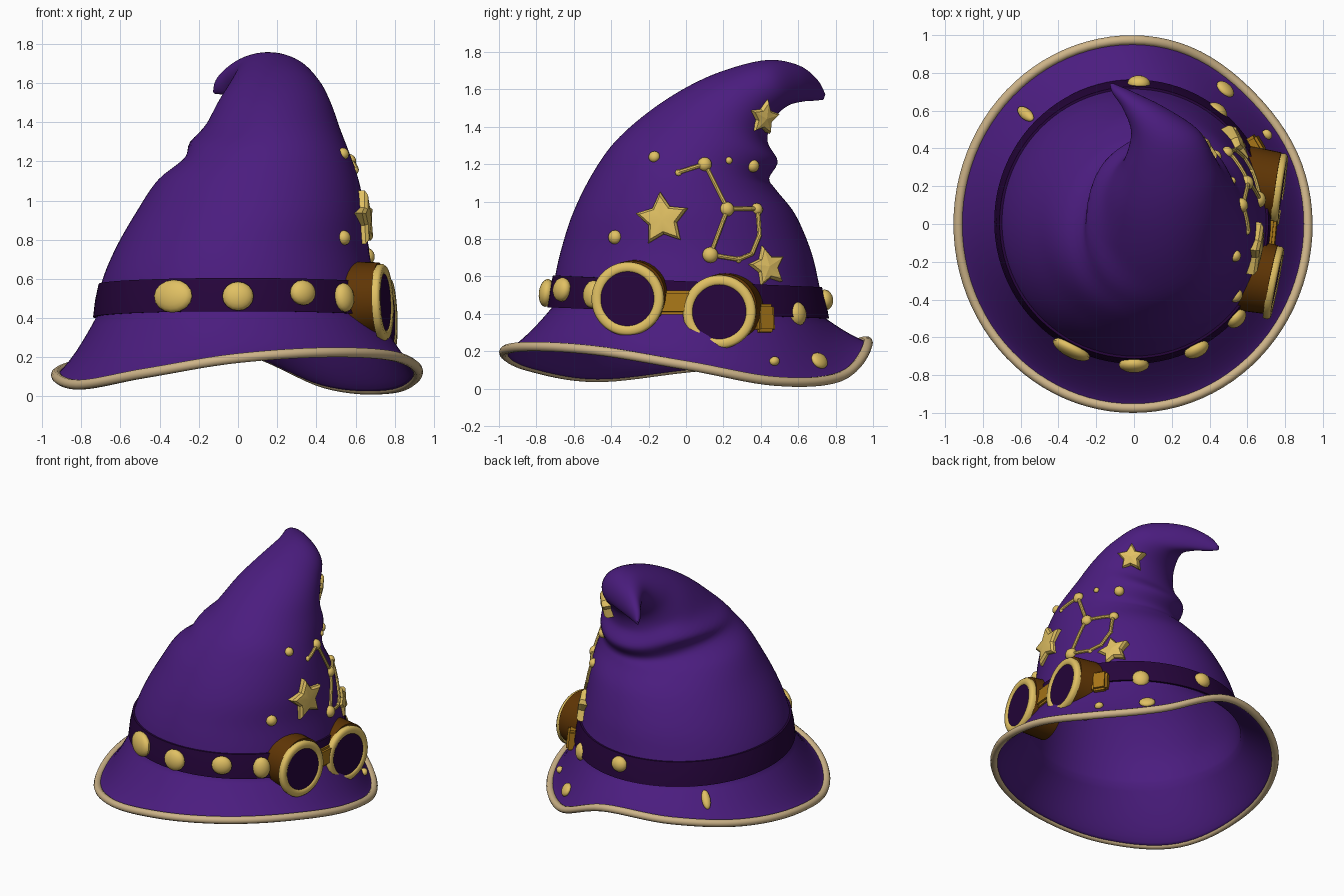
import bpy, bmesh, math
from mathutils import Vector, Matrix
from mathutils.bvhtree import BVHTree

if "Cube" in bpy.data.objects:
    bpy.data.objects.remove(bpy.data.objects["Cube"])

SEG = 96


def material(name, rgb):
    m = bpy.data.materials.new(name)
    m.diffuse_color = (*rgb, 1)
    m.use_nodes = True
    m.node_tree.nodes["Principled BSDF"].inputs["Base Color"].default_value = m.diffuse_color
    return m


PURPLE = material("purple felt", (0.070, 0.012, 0.212))
DARK = material("dark purple", (0.019, 0.0015, 0.044))
GOLD = material("gold", (0.75, 0.53, 0.125))
TAN = material("tan trim", (0.62, 0.46, 0.25))
BROWN = material("brown leather", (0.115, 0.036, 0.0015))
OCHRE = material("ochre brass", (0.39, 0.18, 0.009))


def finish(name, bm, mat, angle=40):
    me = bpy.data.meshes.new(name)
    bm.to_mesh(me)
    bm.free()
    ob = bpy.data.objects.new(name, me)
    bpy.context.collection.objects.link(ob)
    me.materials.append(mat)
    bpy.ops.object.select_all(action='DESELECT')
    ob.select_set(True)
    bpy.context.view_layer.objects.active = ob
    bpy.ops.object.shade_smooth_by_angle(angle=math.radians(angle))
    return ob


def catmull(p, t):
    a, b, c, d = p
    return 0.5 * (2*b + (c-a)*t + (2*a-5*b+4*c-d)*t*t + (3*b-a-3*c+d)*t**3)


ANGLES = [2 * math.pi * j / SEG for j in range(SEG)]


def ring(fy, fz, by, bz, cx, rx):
    """Tilted ellipse through a front point and a back point."""
    return [Vector((cx + rx * math.cos(a),
                    (fy + by) / 2 + (by - fy) / 2 * math.sin(a),
                    (fz + bz) / 2 + (bz - fz) / 2 * math.sin(a))) for a in ANGLES]


def loft(rings, closed=False, cap=False):
    bm = bmesh.new()
    vs = [[bm.verts.new(p) for p in r] for r in rings]
    pairs = list(zip(vs, vs[1:])) + ([(vs[-1], vs[0])] if closed else [])
    for lo, hi in pairs:
        n = len(lo)
        for j in range(n):
            k = (j + 1) % n
            bm.faces.new((lo[j], lo[k], hi[k], hi[j]))
    if cap:
        bm.faces.new(vs[-1])
    bm.normal_update()
    return bm


# Hat body: cone sections (front y, z, back y, z, centre x, half width)
sections = [
    (-.72, .43, .75, .375, 0, .725),
    (-.70, .60, .715, .54, 0, .70),
    (-.66, .77, .67, .73, .02, .648),
    (-.60, .95, .585, .93, .065, .585),
    (-.50, 1.15, .48, 1.065, .105, .51),
    (-.38, 1.32, .445, 1.125, .165, .41),
    (-.20, 1.48, .490, 1.215, .175, .35),
    (0, 1.61, .437, 1.32, .185, .297),
    (.20, 1.70, .46, 1.43, .19, .24),
    (.43, 1.757, .54, 1.51, .165, .18),
    (.60, 1.73, .625, 1.535, .055, .115),
    (.70, 1.655, .69, 1.54, -.055, .06),
    (.745, 1.575, .735, 1.545, -.115, .012),
]
cone = []
last = len(sections) - 1
for i in range(last):
    q = [sections[min(max(i + o, 0), last)] for o in (-1, 0, 1, 2)]
    for s in range(6):
        cone.append(ring(*[catmull(c, s / 6) for c in zip(*q)]))
cone.append(ring(*sections[-1]))

# Left side of the curl folds over the cone below it
for r in cone:
    for p, a in zip(r, ANGLES):
        w = max(0, -math.cos(a))
        p.x -= w * .045 * math.exp(-((p.z - 1.29) / .06) ** 2)

# Wavy brim: edge height every 30 degrees, starting at +x
wave = [.125, .04, .065, .245, .225, .165, .11, .06, .12, .195, .225, .205]
edge = []
for a in ANGLES:
    u = a / (math.pi / 6)
    i = int(u)
    z = catmull([wave[(i + o) % 12] for o in (-1, 0, 1, 2)], u - i)
    k = 1 - .03 * math.exp(-((a - .8) / .4) ** 2)
    edge.append(Vector((.925 * k * math.cos(a) - .005, .974 * k * math.sin(a), z)))
brim = []
for s in range(10):
    t = 1 - s / 10
    row = []
    for b, e in zip(cone[0], edge):
        p = b.lerp(e, t)
        p.z = b.z + (e.z - b.z) * (1 - (1 - t) ** 1.3)
        row.append(p)
    brim.append(row)

bm = loft(brim + cone, cap=True)
surface = BVHTree.FromBMesh(bm)
hat = finish("hat_body", bm, PURPLE, 70)
solid = hat.modifiers.new("thickness", 'SOLIDIFY')
solid.thickness = .022
solid.offset = -1

# Tan piping round the brim edge
R = .026
rows = []
for k in range(10):
    b = 2 * math.pi * k / 10
    rows.append([p + Vector((math.cos(a), math.sin(a), 0)) * R * math.cos(b)
                 + Vector((0, 0, R * math.sin(b))) for p, a in zip(edge, ANGLES)])
finish("brim_piping", loft(rows, closed=True), TAN, 80)

# Hat band
finish("hat_band", loft([
    ring(-.715, .435, .735, .375, 0, .72), ring(-.74, .435, .765, .375, 0, .74),
    ring(-.73, .52, .75, .46, 0, .73), ring(-.712, .605, .727, .543, 0, .712),
    ring(-.69, .605, .70, .543, 0, .69)]), DARK)


def frame(pos, normal):
    return Matrix.Translation(pos) @ normal.to_track_quat('Z', 'Y').to_matrix().to_4x4()


def side_hit(y, z):
    p, n, _, _ = surface.ray_cast(Vector((3, y, z)), Vector((-1, 0, 0)))
    return p, n


def add_blob(bm, m, sx, sy, sz):
    bmesh.ops.create_uvsphere(bm, u_segments=16, v_segments=10, radius=1,
                              matrix=m @ Matrix.Diagonal((sx, sy, sz, 1)))


def add_star(bm, m, r, spin=0):
    def outline(k, z):
        return [bm.verts.new(m @ Vector((
            r * k * (1 if i % 2 == 0 else .54) * math.cos(math.pi * (i / 5 + .5) + spin),
            r * k * (1 if i % 2 == 0 else .54) * math.sin(math.pi * (i / 5 + .5) + spin), z)))
            for i in range(10)]
    rows = [outline(1, -.04), outline(1, .014), outline(.84, .03)]
    top = bm.verts.new(m @ Vector((0, 0, .04)))
    for i in range(10):
        k = (i + 1) % 10
        for lo, hi in zip(rows, rows[1:]):
            bm.faces.new((lo[i], lo[k], hi[k], hi[i]))
        bm.faces.new((rows[2][i], rows[2][k], top))


def add_cone(bm, m, r1, r2, depth, seg=40):
    bmesh.ops.create_cone(bm, cap_ends=True, segments=seg, radius1=r1, radius2=r2,
                          depth=depth, matrix=m)


# Gold studs on the band: angle, height, half width, half height
bm = bmesh.new()
for deg, z, w, h in [(-117, .512, .108, .085), (-90, .512, .08, .075), (-63, .53, .07, .065),
                     (-42, .505, .06, .075), (53, .40, .06, .065), (88, .475, .06, .055)]:
    a = math.radians(deg)
    n = Vector((math.cos(a), math.sin(a), .12)).normalized()
    p = Vector((.73 * math.cos(a), .745 * math.sin(a), z))
    add_blob(bm, frame(p, n), w, h, .042)
finish("band_studs", bm, GOLD)

# Stars on the side of the cone: y, z, radius, spin
bm = bmesh.new()
for y, z, r, spin in [(-.125, .905, .148, .1), (.43, .65, .115, .2), (.41, 1.45, .10, -.1)]:
    p, n = side_hit(y, z)
    add_star(bm, frame(p, (n + Vector((.5, 0, 0))).normalized()), r, spin)
finish("stars", bm, GOLD, 20)

# Constellation: beads and thin links, plus loose dots
beads = [(-.04, 1.155, .018), (.10, 1.20, .038), (.22, .96, .039), (.38, .96, .033),
         (.13, .715, .043), (.28, .69, .018), (.39, .82, .014), (.35, .72, .012)]
dots = [(-.17, 1.24, .031), (-.38, .81, .038), (.36, 1.19, .034), (.23, 1.22, .019)]
bm = bmesh.new()
for y, z, r in beads + dots:
    add_blob(bm, frame(*side_hit(y, z)), r, r, r * .85)
for i, j in [(0, 1), (1, 2), (2, 3), (2, 4), (4, 5), (3, 6), (6, 7), (7, 5)]:
    a, b = beads[i], beads[j]
    pts = []
    for s in range(5):
        p, n = side_hit(a[0] + (b[0] - a[0]) * s / 4, a[1] + (b[1] - a[1]) * s / 4)
        pts.append(p + n * .006)
    for p, q in zip(pts, pts[1:]):
        add_cone(bm, frame((p + q) / 2, q - p), .012, .012, (q - p).length * 1.1, 8)
finish("constellation", bm, GOLD)

# Small charms on the brim: x, y, half sizes
bm = bmesh.new()
for x, y, w, h in [(.48, .71, .055, .048), (.70, .47, .03, .025), (-.57, .58, .07, .03)]:
    p, n, _, _ = surface.ray_cast(Vector((x, y, 3)), Vector((0, 0, -1)))
    q = Matrix.Translation(p + n * .006) @ Vector((0, 0, 1)).rotation_difference(n).to_matrix().to_4x4()
    add_blob(bm, q @ Matrix.Rotation(-.7, 4, 'Z'), w, h, .025)
finish("brim_charms", bm, GOLD)

# Goggles: leather cups, gold rims, dark lenses
cups, rims, lenses = bmesh.new(), bmesh.new(), bmesh.new()
for c, turn in ((Vector((.735, -.31, .48)), -.2), (Vector((.765, .18, .41)), -.14)):
    axis = Vector((1, turn, .04)).normalized()
    add_cone(cups, frame(c - axis * .115 + Vector((0, .014, .02)), axis), .20, .185, .21)
    add_cone(lenses, frame(c + axis * .002, axis), .15, .15, .03)
    m = frame(c, axis)
    rows = []
    for r, z in [(.14, -.015), (.194, -.015), (.197, .01), (.185, .024), (.155, .024), (.141, .014)]:
        rows.append([m @ Vector((r * math.cos(a), r * math.sin(a), z)) for a in ANGLES])
    part = loft(rows, closed=True)
    me = bpy.data.meshes.new("rim_part")
    part.to_mesh(me)
    part.free()
    rims.from_mesh(me)
    bpy.data.meshes.remove(me)
finish("goggle_cups", cups, BROWN)
finish("goggle_rims", rims, GOLD, 60)
finish("goggle_lenses", lenses, DARK)

# Brass bridge between the cups and the strap end
bm = bmesh.new()
for p, n, size in [(Vector((.715, -.065, .46)), Vector((1, -.1, .05)), (.2, .13, .07)),
                   (Vector((.635, .41, .375)), Vector((.85, .5, .1)), (.11, .15, .09))]:
    bmesh.ops.create_cube(bm, size=1, matrix=frame(p, n) @ Matrix.Diagonal((*size, 1)))
bmesh.ops.bevel(bm, geom=bm.edges[:], offset=.015, segments=2, affect='EDGES')
finish("goggle_bridge", bm, OCHRE)
